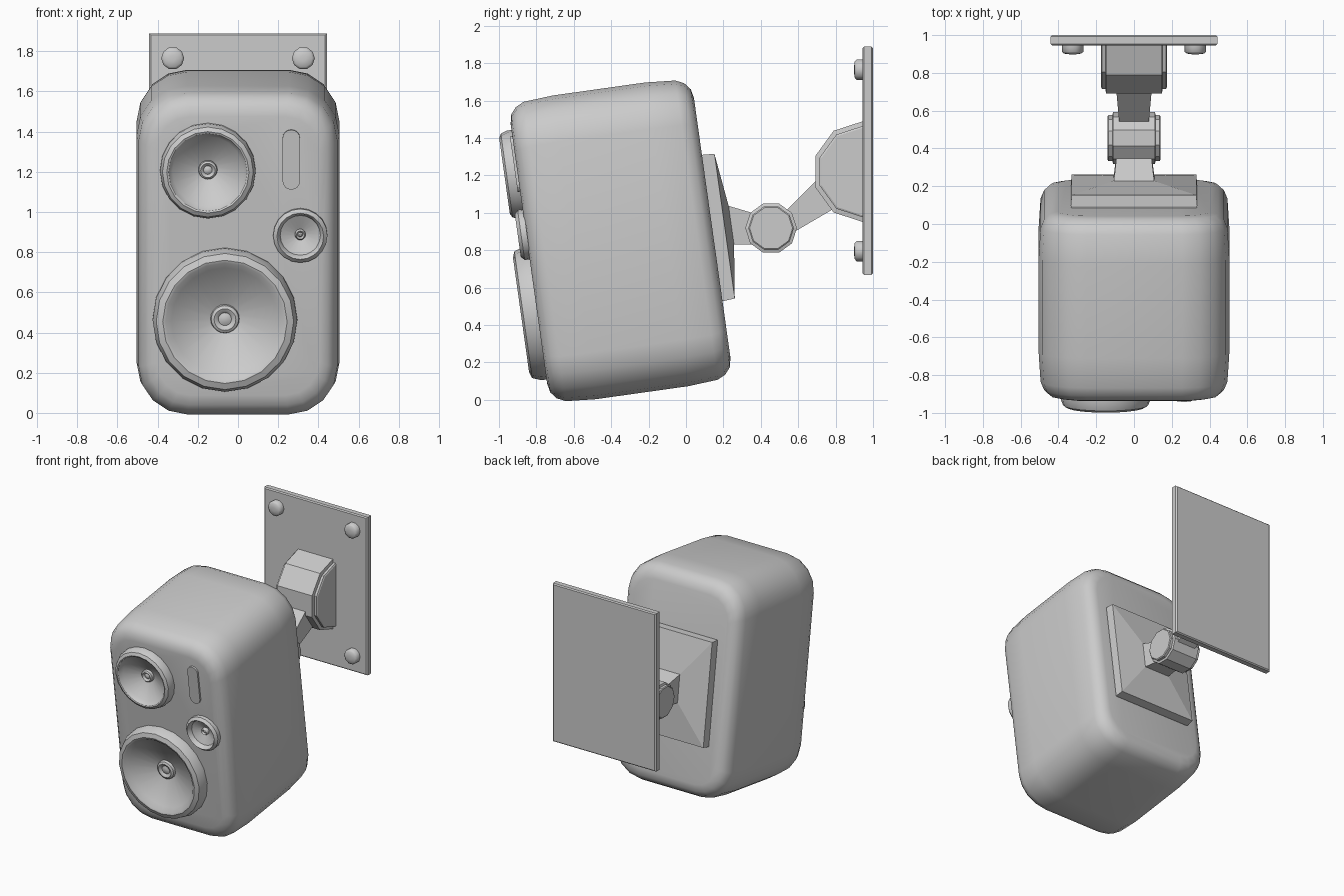
import bpy, bmesh
from math import sin, cos, pi, radians

if "Cube" in bpy.data.objects:
    bpy.data.objects.remove(bpy.data.objects["Cube"])

TILT, CENTRE = radians(8), (0, -0.35, 0.85)


def loft(name, rings, tilted=False, smooth=None):
    """Skin a list of equal-length point rings and cap both ends."""
    bm = bmesh.new()
    vs = [[bm.verts.new(p) for p in ring] for ring in rings]
    n = len(vs[0])
    for a, b in zip(vs, vs[1:]):
        for i in range(n):
            j = (i + 1) % n
            bm.faces.new((a[i], a[j], b[j], b[i]))
    bm.faces.new(vs[0][::-1])
    bm.faces.new(vs[-1])
    bmesh.ops.recalc_face_normals(bm, faces=bm.faces)
    me = bpy.data.meshes.new(name)
    bm.to_mesh(me)
    bm.free()
    ob = bpy.data.objects.new(name, me)
    bpy.context.collection.objects.link(ob)
    if tilted:
        ob.location = CENTRE
        ob.rotation_euler.x = TILT
    if smooth:
        bpy.ops.object.select_all(action='DESELECT')
        ob.select_set(True)
        bpy.context.view_layer.objects.active = ob
        bpy.ops.object.shade_smooth_by_angle(angle=radians(smooth))
    return ob


def round_rect(hw, hh, r, y, cx=0, cz=0, seg=4):
    pts = []
    for k, (sx, sz) in enumerate(((1, 1), (-1, 1), (-1, -1), (1, -1))):
        for i in range(seg + 1):
            a = (k + i / seg) * pi / 2
            pts.append((cx + sx * (hw - r) + r * cos(a), y, cz + sz * (hh - r) + r * sin(a)))
    return pts


def rect(hw, hh, y, z=0):
    return [(sx * hw, y, z + sz * hh) for sx, sz in ((1, 1), (-1, 1), (-1, -1), (1, -1))]


def disc_y(r, x, y, z, n=20):
    return [(x + r * cos(2 * pi * i / n), y, z + r * sin(2 * pi * i / n)) for i in range(n)]


def disc_x(r, x, y, z, n=10):
    return [(x, y + r * cos(2 * pi * i / n), z + r * sin(2 * pi * i / n)) for i in range(n)]


# Cabinet: rounded outline with softened, slightly tapering ends
half = [(0.25, 0), (0.41, 0.012), (0.455, 0.034), (0.485, 0.07), (0.495, 0.12)]
sections = [(-y, i) for y, i in reversed(half)] + half
cabinet = loft("cabinet", [round_rect(0.505 - i * 0.85, 0.82 - i, 0.25 - i * 0.7, y)
                           for y, i in sections], True, 40)

# Drivers: surround, cone and centre dome, each set in a hole in the cabinet
drivers = [("woofer", -0.065, -0.319, 0.36, 0.582),
           ("midrange_driver", -0.15, 0.43, 0.238, 0.566),
           ("tweeter", 0.31, 0.105, 0.135, 0.54)]
for name, x, z, r, rim in drivers:
    profile = [(0.5, 0.44), (0.8, 0.45), (0.8, 0.49), (1, 0.49), (1, 0.522), (0.95, rim - 0.012),
               (0.86, rim), (0.82, rim - 0.004), (0.74, rim - 0.035), (0.2, 0.472), (0.19, 0.492),
               (0.15, 0.5), (0.11, 0.494), (0.09, 0.486), (0.04, 0.494)]
    loft(name, [disc_y(r * k, x, -d, z) for k, d in profile], True, 35)
    cutter = loft(name + "_cutter", [disc_y(r * 0.82, x, y, z) for y in (-0.6, -0.435)], True)
    cutter.hide_render = True
    cutter.hide_viewport = True
    mod = cabinet.modifiers.new(name + "_hole", 'BOOLEAN')
    mod.operation = 'DIFFERENCE'
    mod.solver = 'EXACT'
    mod.object = cutter

# Indicator strip on the front
loft("indicator", [round_rect(0.043, 0.15, 0.042, y, 0.265, 0.485) for y in (-0.48, -0.508)], True)

# Back plate: thin slab rising as a shallow pyramid to a tapered neck
loft("back_plate", [rect(0.325, 0.39, 0.48), rect(0.335, 0.395, 0.505), rect(0.33, 0.39, 0.562),
                    rect(0.11, 0.107, 0.598)], True)
loft("neck", [[(s * 0.11, 0.20, z) for s, z in ((1, 1.045), (-1, 1.045))]
              + [(s * 0.11, 0.24, 0.83) for s in (-1, 1)],
              [(s * 0.085, 0.42, z) for s, z in ((1, 0.98), (-1, 0.98))]
              + [(s * 0.085, 0.42, 0.83) for s in (-1, 1)]])

# Swivel joint with smaller end caps
loft("swivel_joint", [disc_x(r, x, 0.455, 0.918) for x, r in
                      ((-0.14, 0.115), (-0.135, 0.122), (-0.115, 0.122), (-0.11, 0.138),
                       (0.11, 0.138), (0.115, 0.122), (0.135, 0.122), (0.14, 0.115))])

# Arm from the swivel to the wall mount
loft("arm", [[(-0.075, 0.50, 0.975), (0.075, 0.50, 0.975), (0.075, 0.54, 0.875), (-0.075, 0.54, 0.875)],
             [(-0.095, 0.72, 1.195), (0.095, 0.72, 1.195), (0.095, 0.83, 1.045), (-0.095, 0.83, 1.045)]])


# Wall mount: half of a ten-sided drum against the plate
def half_drum(r, x):
    return [(x, 0.948 + r * cos(radians(a)), 1.22 + r * sin(radians(a))) for a in range(90, 271, 36)]


loft("wall_mount", [half_drum(r, x) for x, r in
                    ((-0.175, 0.235), (-0.17, 0.245), (-0.152, 0.245), (-0.148, 0.27),
                     (0.148, 0.27), (0.152, 0.245), (0.17, 0.245), (0.175, 0.235))])

# Wall plate with a small edge bevel, and four bolts
loft("wall_plate", [rect(hw, hh, y, 1.278) for hw, hh, y in
                    ((0.432, 0.602, 0.945), (0.442, 0.61, 0.953), (0.442, 0.61, 0.992), (0.432, 0.602, 1.0))])
for x in (-0.325, 0.325):
    for z in (0.795, 1.765):
        loft("bolt", [disc_y(r, x, y, z, 10) for r, y in
                      ((0.057, 0.95), (0.057, 0.912), (0.045, 0.902), (0.015, 0.898))], False, 50)
